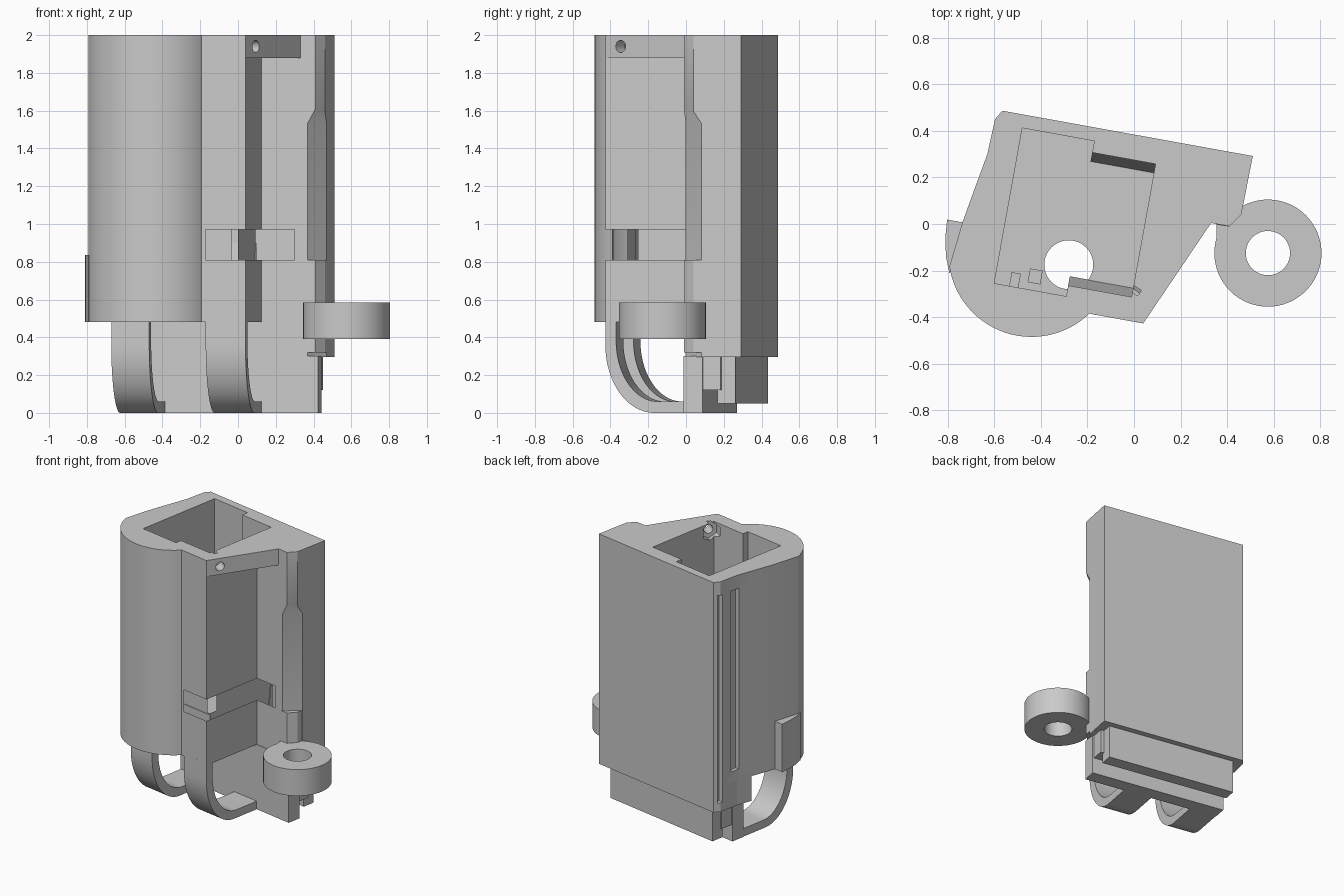
import bpy, bmesh, math
from mathutils import Matrix, Vector

if "Cube" in bpy.data.objects:
    bpy.data.objects.remove(bpy.data.objects["Cube"], do_unlink=True)

grey = bpy.data.materials.new("plain_grey")
grey.use_nodes = True
grey.diffuse_color = (0.59, 0.59, 0.59, 1)
grey.node_tree.nodes["Principled BSDF"].inputs["Base Color"].default_value = (0.59, 0.59, 0.59, 1)
TURN = Matrix.Rotation(math.radians(-10.25), 4, 'Z')


def finish(name, bm, matrix):
    bmesh.ops.recalc_face_normals(bm, faces=bm.faces)
    bm.transform(matrix)
    mesh = bpy.data.meshes.new(name)
    bm.to_mesh(mesh)
    bm.free()
    mesh.materials.append(grey)
    ob = bpy.data.objects.new(name, mesh)
    bpy.context.collection.objects.link(ob)
    return ob


def prism(name, outline, low, high, axis='z', matrix=TURN):
    """Extrude an outline along z, or along x for side profiles."""
    bm = bmesh.new()
    place = (lambda p, q: (p, q, low)) if axis == 'z' else (lambda p, q: (low, p, q))
    face = bm.faces.new([bm.verts.new(place(p, q)) for p, q in outline])
    step = Vector((0, 0, high - low)) if axis == 'z' else Vector((high - low, 0, 0))
    top = bmesh.ops.extrude_face_region(bm, geom=[face])
    bmesh.ops.translate(bm, vec=step, verts=[v for v in top['geom'] if isinstance(v, bmesh.types.BMVert)])
    return finish(name, bm, matrix)


def box(name, x0, x1, y0, y1, z0, z1, matrix=TURN):
    return prism(name, [(x0, y0), (x1, y0), (x1, y1), (x0, y1)], z0, z1, matrix=matrix)


def arc(cx, cy, rx, ry, start, end, n):
    angles = [math.radians(start + (end - start) * i / n) for i in range(n + 1)]
    return [(cx + rx * math.cos(t), cy + ry * math.sin(t)) for t in angles]


def cylinder(name, centre, radius, z0, z1, n=48):
    return prism(name, arc(*centre, radius, radius, 0, 360, n)[:-1], z0, z1, matrix=Matrix())


def rod(name, centre, direction, radius, length, n):
    bm = bmesh.new()
    bmesh.ops.create_cone(bm, cap_ends=True, segments=n, radius1=radius, radius2=radius, depth=length)
    aim = Vector(direction).to_track_quat('Z', 'Y').to_matrix().to_4x4()
    return finish(name, bm, Matrix.Translation(centre) @ aim)


def cut(target, *cutters):
    bpy.context.view_layer.objects.active = target
    for c in cutters:
        mod = target.modifiers.new("cut", 'BOOLEAN')
        mod.operation, mod.solver, mod.object = 'DIFFERENCE', 'EXACT', c
        bpy.ops.object.modifier_apply(modifier=mod.name)
        bpy.data.objects.remove(c, do_unlink=True)


def chamfer_cutter():
    """Widens the corner chamfer low down, with a slanted upper end."""
    ob = prism("chamfer_cutter", [(.36, .0605), (.36, 0), (.6, 0), (.6, .167), (.448, .167)], .1, 1.53)
    start, outward = TURN @ Vector((.36, .061, 0)), TURN @ Vector((.768, -.638, 0))
    for v in ob.data.vertices:
        if v.co.z > 1:
            v.co.z += 2.4 * (v.co - start).dot(outward)
    return ob


# Main housing with a rounded front corner
outline = [(-.643, .378), (-.667, .337), (-.673, .183), (-.701, .024), (-.726, -.125)]
outline += arc(-.41, -.204, .357, .357, 199, 324.2, 28)
outline += [(.115, -.413), (.325, .063), (.405, .063), (.446, .121), (.45, .378)]
body = prism("housing", outline, .48, 2)

cavity = [(-.545, -.357), (-.231, -.357), (-.231, -.31), (.045, -.31),
          (.045, .27), (-.231, .27), (-.231, .32), (-.545, .32)]
slot = [(-.1, -.5), (.25, -.5), (.305, .04), (.275, .105), (.06, .105),
        (.06, -.25), (.02, -.25), (.02, -.345), (-.1, -.345)]
cut(body,
    prism("cavity_cutter", cavity, .58, 2.2),
    box("recess_cutter", .115, .34, -.6, .066, .3, 1.88),
    chamfer_cutter(),
    cylinder("floor_hole_cutter", (-.28, -.175), .105, .3, .8),
    prism("slot_cutter", slot, .81, .97),
    rod("screw_cutter", (.05, -.315, 1.94), (.82, -.57, 0), .032, .3, 20),
    rod("nut_cutter", (-.005, -.277, 1.94), (.82, -.57, 0), .068, .07, 6),
    box("side_groove_cutter", -.8, -.635, .315, .355, .36, 1.9),
    box("side_groove_cutter", -.8, -.645, .17, .24, .56, 1.9))

# Lower back of the housing
slab = prism("back_slab", [(-.643, .378), (-.667, .337), (-.673, .183), (-.69, .063),
                           (.405, .063), (.446, .121), (.45, .378)], .295, .48)
cut(slab, chamfer_cutter(), box("side_groove_cutter", -.8, -.635, .315, .355, .36, .6))

# Steep ledges low in the cavity
prism("rear_ledge", [(.275, .57), (.23, .57), (.27, .9), (.275, .9)], -.231, .05, 'x')
prism("front_ledge", [(-.315, .57), (-.27, .57), (-.31, .8), (-.315, .8)], -.231, .05, 'x')

# Stepped foot
box("foot_wall", -.61, .42, .063, .165, 0, .3)
box("foot_web", -.6, .41, .165, .26, .12, .3)
box("foot_block", -.59, .385, .24, .335, .05, .3)

# Curved straps joining the front to the foot
strap = [(-.413, .5)] + arc(-.15, .36, .263, .36, 180, 270, 20) + [(.063, 0), (.063, .06)]
strap += arc(-.13, .38, .225, .32, 270, 180, 20) + [(-.355, .5)]
straps = [prism("strap_" + side, strap, x0, x1, 'x')
          for side, x0, x1 in (("outer", -.607, -.403), ("inner", -.099, .115))]

# Raised lip on the rounded side
lip = prism("side_lip", [(-.726, -.124), (-.793, -.124), (-.787, -.2), (-.77, -.28), (-.742, -.35), (-.70, -.2)],
            .48, .835)

# Hinge ring with its tab and neck
prism("ring_tab", [(.35, .06), (.405, .062), (.446, .121), (.446, .2), (.35, .2)], .32, .81)
box("ring_neck", .355, .44, -.09, .0, .39, .585, Matrix())
ring = cylinder("hinge_ring", (.575, -.125), .23, .39, .585, 64)
cut(ring, cylinder("ring_hole_cutter", (.575, -.125), .095, .2, .8))

# Small pegs inside the cavity
box("cavity_peg_a", -.48, -.44, -.358, -.297, .57, .7)
box("cavity_peg_b", -.405, -.35, -.327, -.267, .57, .7)

# Smooth the rounded surfaces only
bpy.ops.object.select_all(action='DESELECT')
for ob in [body, ring, lip] + straps:
    ob.select_set(True)
bpy.context.view_layer.objects.active = body
bpy.ops.object.shade_smooth_by_angle(angle=math.radians(25))
